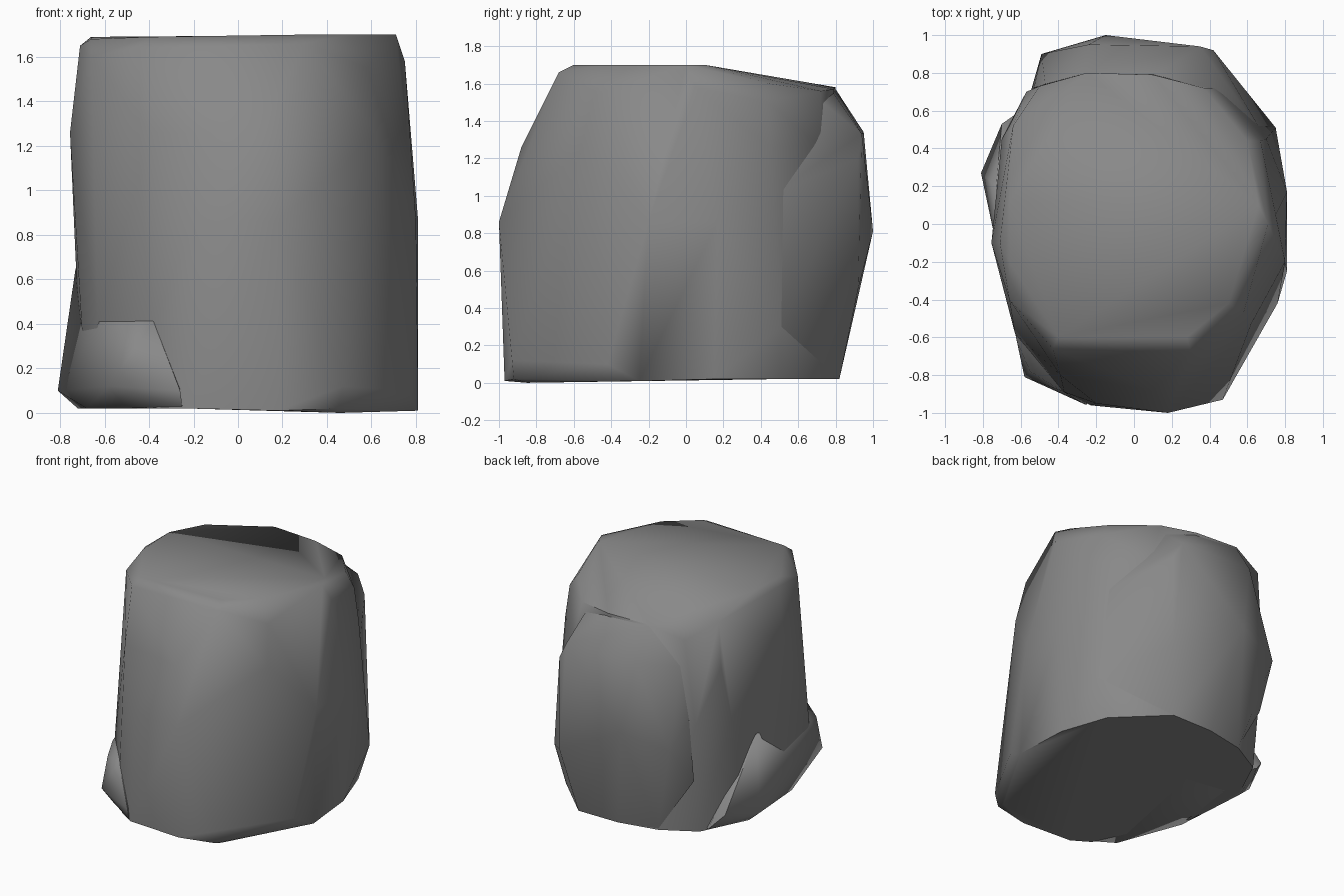
import bpy, bmesh, math

# dark grey stone
stone = bpy.data.materials.new("stone")
stone.diffuse_color = (0.25, 0.25, 0.25, 1)


def hull(name, points, angle=58):
    """Convex chunk of rock around the given points, softly shaded."""
    bm = bmesh.new()
    for p in points:
        bm.verts.new(p)
    bmesh.ops.convex_hull(bm, input=bm.verts)
    loose = [v for v in bm.verts if not v.link_faces]
    bmesh.ops.delete(bm, geom=loose, context='VERTS')
    bmesh.ops.dissolve_limit(bm, angle_limit=math.radians(3),
                             verts=bm.verts, edges=bm.edges)
    bmesh.ops.recalc_face_normals(bm, faces=bm.faces)
    me = bpy.data.meshes.new(name)
    bm.to_mesh(me)
    bm.free()
    me.materials.append(stone)
    ob = bpy.data.objects.new(name, me)
    bpy.context.collection.objects.link(ob)
    bpy.ops.object.select_all(action='DESELECT')
    ob.select_set(True)
    bpy.context.view_layer.objects.active = ob
    bpy.ops.object.shade_smooth_by_angle(angle=math.radians(angle))
    return ob


def ring(z, outline):
    return [(x, y, z) for x, y in outline]


# main boulder: base, belly, shoulder and the top face sloping to the back
base = ring(0.02, [(-0.3, 0.76), (0.0, 0.82), (0.33, 0.82), (0.66, 0.5),
                   (0.78, 0.15), (0.45, -0.92), (-0.23, -0.96),
                   (-0.36, -0.88), (-0.68, -0.2), (-0.7, 0.3),
                   (-0.55, 0.62)])
base += [(0.81, -0.25, 0.01), (0.46, -0.85, 0.0), (0.18, -0.97, 0.01)]
low = [(0.76, -0.42, 0.1), (0.47, -0.93, 0.12), (-0.37, -0.89, 0.41),
       (-0.63, -0.58, 0.4), (0.75, 0.51, 0.3)]
belly = ring(0.86, [(0.81, 0.17), (0.8, -0.2), (0.18, -1.0),
                    (-0.2, -0.95), (-0.74, 0.0), (-0.7, 0.45),
                    (-0.57, 0.7)])
shoulder = ring(1.26, [(0.77, 0.1), (-0.755, -0.1), (0.1, -0.88),
                       (-0.39, -0.8), (-0.66, 0.52), (0.7, 0.45),
                       (0.44, 0.72), (0.62, -0.53)])
top = ring(1.7, [(0.28, -0.6), (0.5, -0.42), (0.71, 0.0), (0.66, 0.1)])
top += [(0.3, -0.68, 1.66), (-0.43, -0.66, 1.64), (-0.4, -0.6, 1.69),
        (-0.66, -0.4, 1.6), (-0.66, -0.2, 1.68), (-0.71, -0.1, 1.65),
        (-0.66, 0.12, 1.69), (-0.64, 0.52, 1.6), (-0.5, 0.73, 1.5),
        (-0.25, 0.8, 1.58), (0.1, 0.79, 1.57), (0.37, 0.72, 1.56),
        (0.6, 0.44, 1.6), (0.67, 0.44, 1.5), (0.75, 0.05, 1.58),
        (0.58, -0.47, 1.55)]
hull("boulder_body", base + low + belly + shoulder + top)

# swelling slab on the back, running up to the rim
hull("back_slab", [
    (-0.25, 0.8, 1.57), (0.1, 0.78, 1.56), (0.33, 0.73, 1.5),
    (-0.24, 0.95, 1.34), (0.35, 0.94, 1.33), (0.42, 0.92, 1.2),
    (0.46, 0.66, 1.3), (-0.15, 1.0, 0.81), (-0.49, 0.9, 0.72),
    (-0.53, 0.72, 0.9), (-0.55, 0.69, 0.43), (-0.47, 0.74, 1.3),
    (0.42, 0.92, 0.5), (0.75, 0.51, 0.3), (0.7, 0.45, 1.0),
    (-0.3, 0.76, 0.03), (0.0, 0.82, 0.02), (0.33, 0.82, 0.02),
    (0.66, 0.5, 0.03)])

# flared foot wrapping the left side and the front left corner
hull("left_foot", [
    (-0.81, 0.27, 0.1), (-0.73, 0.2, 0.65), (-0.7, 0.53, 0.15),
    (-0.72, 0.27, 0.02), (-0.6, 0.6, 0.04), (-0.62, -0.62, 0.4),
    (-0.38, -0.885, 0.41), (-0.55, -0.78, 0.36), (-0.58, -0.81, 0.12),
    (-0.5, -0.78, 0.02), (-0.25, -0.955, 0.03), (-0.26, -0.955, 0.1),
    (-0.68, -0.3, 0.02), (-0.3, -0.5, 0.38), (-0.3, 0.2, 0.02)])
